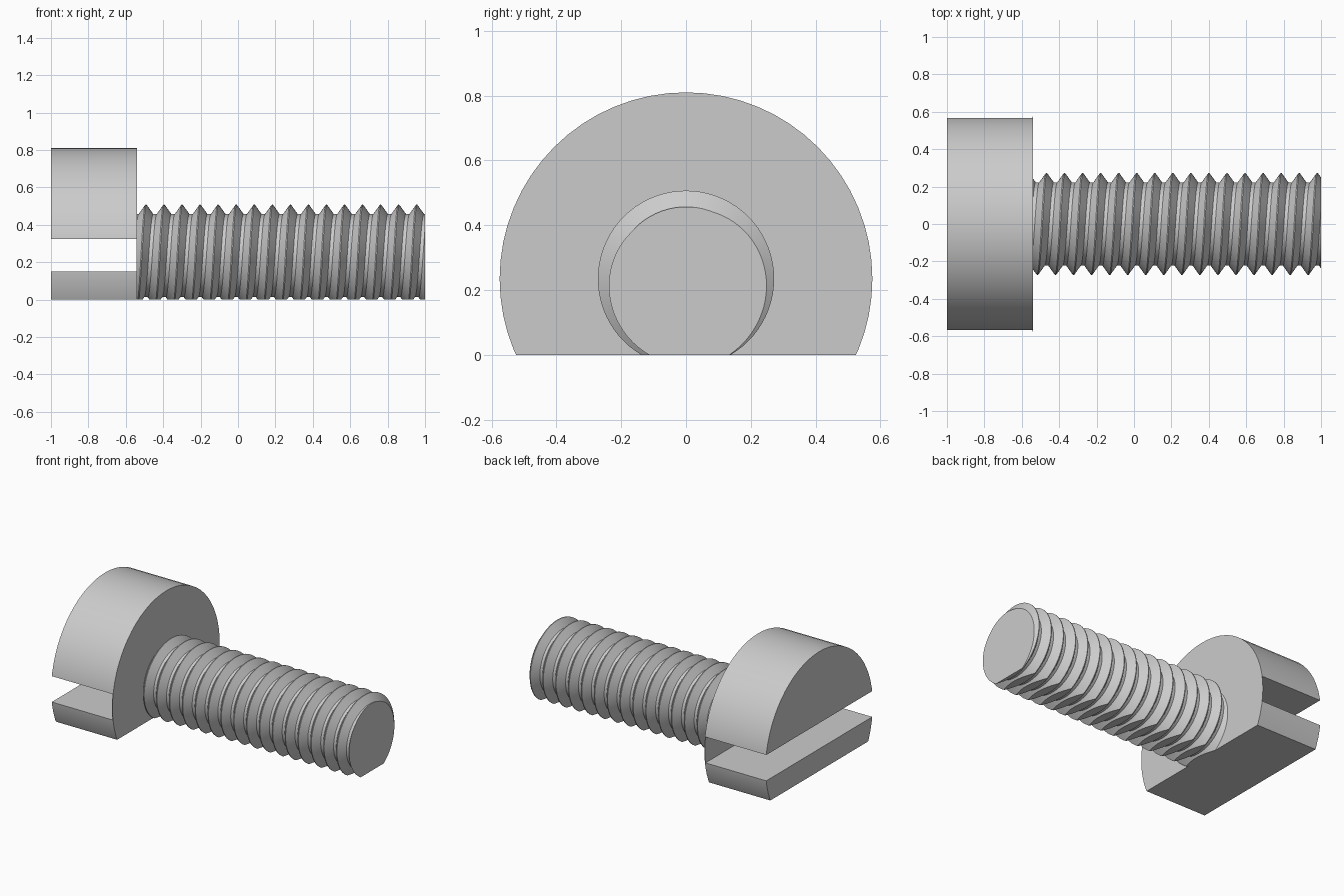
import bpy, bmesh
from math import sin, cos, pi, radians
from mathutils import Vector

AXIS_Z = 0.235            # height of the bolt axis
HEAD_R, CREST_R, ROOT_R = 0.575, 0.272, 0.222
X_BACK, X_NECK, X_TIP = -1.0, -0.54, 1.0
PITCH = 0.0965
SLOT_LOW, SLOT_HIGH = 0.15, 0.325
SKIN = 0.004              # thin wall left behind the slot

cube = bpy.data.objects.get("Cube")
if cube:
    bpy.data.objects.remove(cube, do_unlink=True)

steel = bpy.data.materials.new("steel grey")
steel.use_nodes = True
grey = (0.6, 0.6, 0.6, 1.0)
steel.diffuse_color = grey
steel.node_tree.nodes["Principled BSDF"].inputs["Base Color"].default_value = grey


def cut(bm, point, normal):
    """Slice away the side the normal points to and cap the opening."""
    geom = bm.verts[:] + bm.edges[:] + bm.faces[:]
    result = bmesh.ops.bisect_plane(bm, geom=geom, dist=1e-6, plane_co=Vector(point),
                                    plane_no=Vector(normal), clear_outer=True)
    rim = [e for e in result["geom_cut"]
           if isinstance(e, bmesh.types.BMEdge) and e.is_boundary]
    bmesh.ops.holes_fill(bm, edges=rim, sides=0)


def make_object(name, bm):
    bmesh.ops.recalc_face_normals(bm, faces=bm.faces)
    mesh = bpy.data.meshes.new(name)
    bm.to_mesh(mesh)
    bm.free()
    mesh.materials.append(steel)
    obj = bpy.data.objects.new(name, mesh)
    bpy.context.collection.objects.link(obj)
    return obj


def select_only(obj):
    bpy.ops.object.select_all(action='DESELECT')
    obj.select_set(True)
    bpy.context.view_layer.objects.active = obj


def ring_point(x, radius, angle):
    """Angle runs from the top towards +y."""
    return (x, radius * sin(angle), AXIS_Z + radius * cos(angle))


# Head: a disc with a flat underside
bm = bmesh.new()
sides = 64
back, front = [[bm.verts.new(ring_point(x, HEAD_R, 2 * pi * i / sides)) for i in range(sides)]
               for x in (X_BACK, X_NECK)]
bm.faces.new(back)
bm.faces.new(front)
for i in range(sides):
    j = (i + 1) % sides
    bm.faces.new((back[i], back[j], front[j], front[i]))
cut(bm, (0, 0, 0), (0, 0, -1))
head = make_object("head", bm)

# Driver slot across the head
bm = bmesh.new()
bmesh.ops.create_cube(bm, size=1)
slot_start, slot_end = X_BACK - 0.1, X_NECK - SKIN
bmesh.ops.scale(bm, vec=(slot_end - slot_start, 3, SLOT_HIGH - SLOT_LOW), verts=bm.verts)
bmesh.ops.translate(bm, vec=((slot_start + slot_end) / 2, 0, (SLOT_LOW + SLOT_HIGH) / 2),
                    verts=bm.verts)
cutter = make_object("slot_cutter", bm)
cutter.hide_render = True
slot = head.modifiers.new("slot", 'BOOLEAN')
slot.operation, slot.solver, slot.object = 'DIFFERENCE', 'EXACT', cutter
select_only(head)
bpy.ops.object.modifier_apply(modifier=slot.name)
bpy.data.objects.remove(cutter, do_unlink=True)

# Threaded shank: one helical surface, each full turn joining the next pitch
bm = bmesh.new()
steps, turns = 72, 20
profile = [(-0.5, ROOT_R), (-0.4, ROOT_R), (-0.03, CREST_R), (0.03, CREST_R), (0.4, ROOT_R)]
n = len(profile)
first_crest = -0.492 - 2 * PITCH
columns = []
for i in range(steps):
    turn = i / steps
    columns.append([bm.verts.new(ring_point(first_crest + PITCH * (k + turn + offset),
                                            radius, 2 * pi * turn))
                    for k in range(turns) for offset, radius in profile])
columns.append(columns[0][n:])
for a, b in zip(columns, columns[1:]):
    for k in range(len(b) - 1):
        bm.faces.new((a[k], a[k + 1], b[k + 1], b[k]))
cut(bm, (X_NECK, 0, 0), (-1, 0, 0))
cut(bm, (X_TIP, 0, 0), (1, 0, 0))
cut(bm, (0, 0, 0), (0, 0, -1))
shank = make_object("threaded_shank", bm)

for part in (head, shank):
    select_only(part)
    bpy.ops.object.shade_smooth_by_angle(angle=radians(25))
